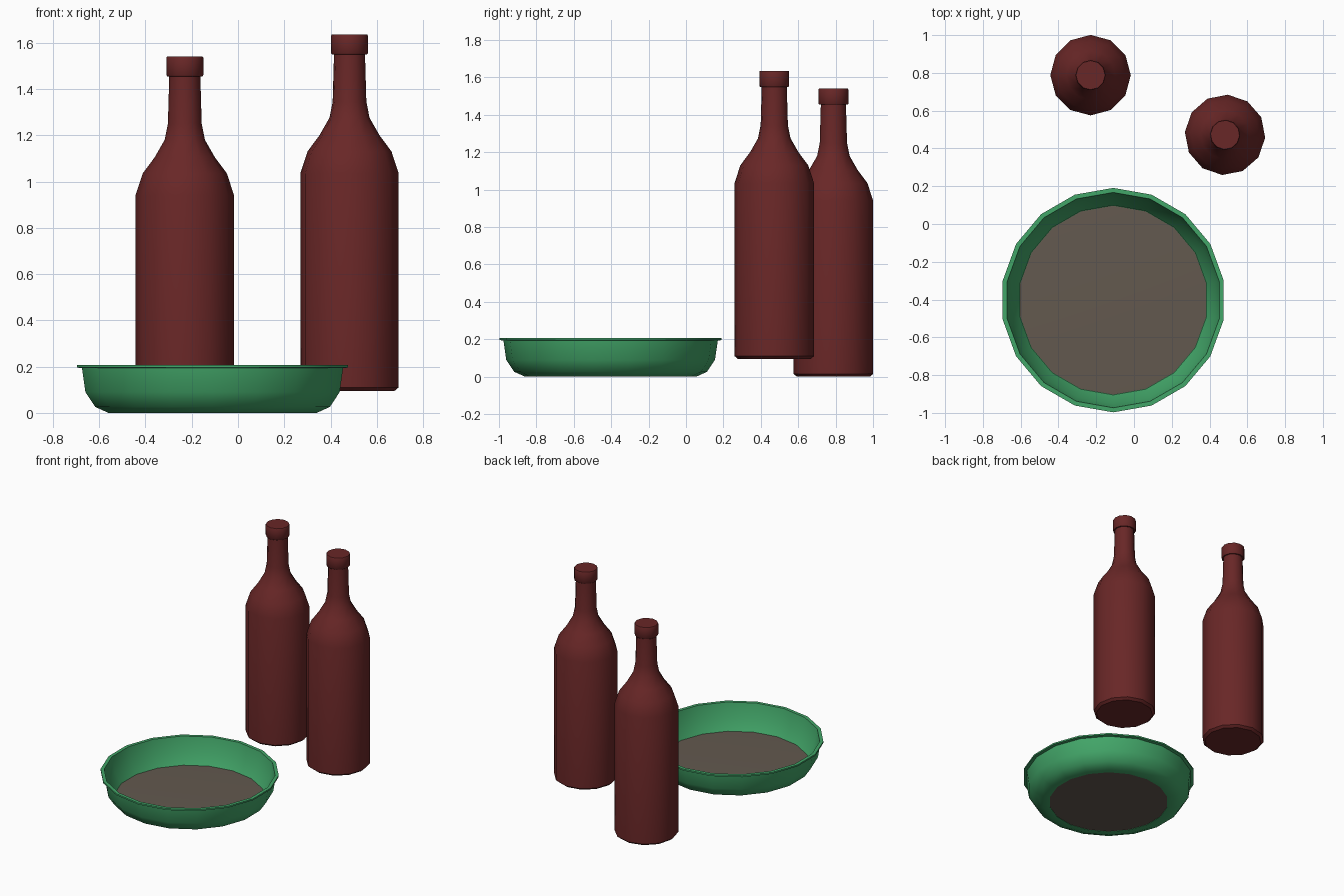
import bpy, bmesh, math

cube = bpy.data.objects.get("Cube")
if cube:
    bpy.data.objects.remove(cube, do_unlink=True)


def material(name, rgb):
    m = bpy.data.materials.new(name)
    m.use_nodes = True
    m.diffuse_color = (*rgb, 1)
    m.node_tree.nodes["Principled BSDF"].inputs["Base Color"].default_value = (*rgb, 1)
    return m


red = material("dark_red_glass", (0.14, 0.02, 0.02))
green = material("green_glaze", (0.055, 0.38, 0.14))
brown = material("brown_filling", (0.125, 0.10, 0.078))


def lathe(name, profile, sides, centre, mat, turn=90, ring=False):
    """Revolve a (radius, z) profile, bottom to top; ring closes it into a loop, else its ends are capped."""
    bm = bmesh.new()
    rings = []
    for r, z in profile:
        angles = [math.radians(turn) + math.tau * i / sides for i in range(sides)]
        rings.append([bm.verts.new((r * math.cos(a), r * math.sin(a), z)) for a in angles])
    pairs = list(zip(rings, rings[1:]))
    if ring:
        pairs.append((rings[-1], rings[0]))
    else:
        bm.faces.new(rings[0][::-1])
        bm.faces.new(rings[-1])
    for low, high in pairs:
        for i in range(sides):
            j = (i + 1) % sides
            bm.faces.new((low[i], low[j], high[j], high[i]))
    bmesh.ops.recalc_face_normals(bm, faces=bm.faces)
    mesh = bpy.data.meshes.new(name)
    bm.to_mesh(mesh)
    bm.free()
    mesh.materials.append(mat)
    obj = bpy.data.objects.new(name, mesh)
    obj.location = centre
    bpy.context.collection.objects.link(obj)
    bpy.ops.object.select_all(action="DESELECT")
    obj.select_set(True)
    bpy.context.view_layer.objects.active = obj
    bpy.ops.object.shade_smooth_by_angle(angle=math.radians(40))
    return obj


# Bottles: body, sloping shoulder and neck, with a wider stopper
body = [(0.195, 0), (0.213, 0.015), (0.213, 0.94), (0.182, 1.035), (0.13, 1.105),
        (0.087, 1.18), (0.073, 1.25), (0.067, 1.46)]
stopper = [(0.076, 1.455), (0.08, 1.46), (0.08, 1.535), (0.077, 1.54)]
for side, centre, turn in (("right", (-0.23, 0.788, 0), 90),
                           ("left", (0.482, 0.472, 0.095), 86)):
    lathe(side + "_bottle", body, 12, centre, red, turn)
    lathe(side + "_bottle_stopper", stopper, 12, centre, red, turn)

# Shallow dish: thin wall with a flat lip, open in the middle of its base
dish_centre = (-0.11, -0.403, 0)
wall = [(0.41, 0), (0.457, 0), (0.515, 0.026), (0.558, 0.09), (0.573, 0.193), (0.594, 0.196),
        (0.594, 0.207), (0.57, 0.207), (0.548, 0.1), (0.502, 0.024), (0.41, 0.012)]
lathe("dish", wall, 18, dish_centre, green, ring=True)

# Filling: shows inside the dish and through its base
lathe("dish_filling", [(0.41, 0.002), (0.41, 0.014), (0.5, 0.0255), (0.49, 0.026)],
      18, dish_centre, brown)
